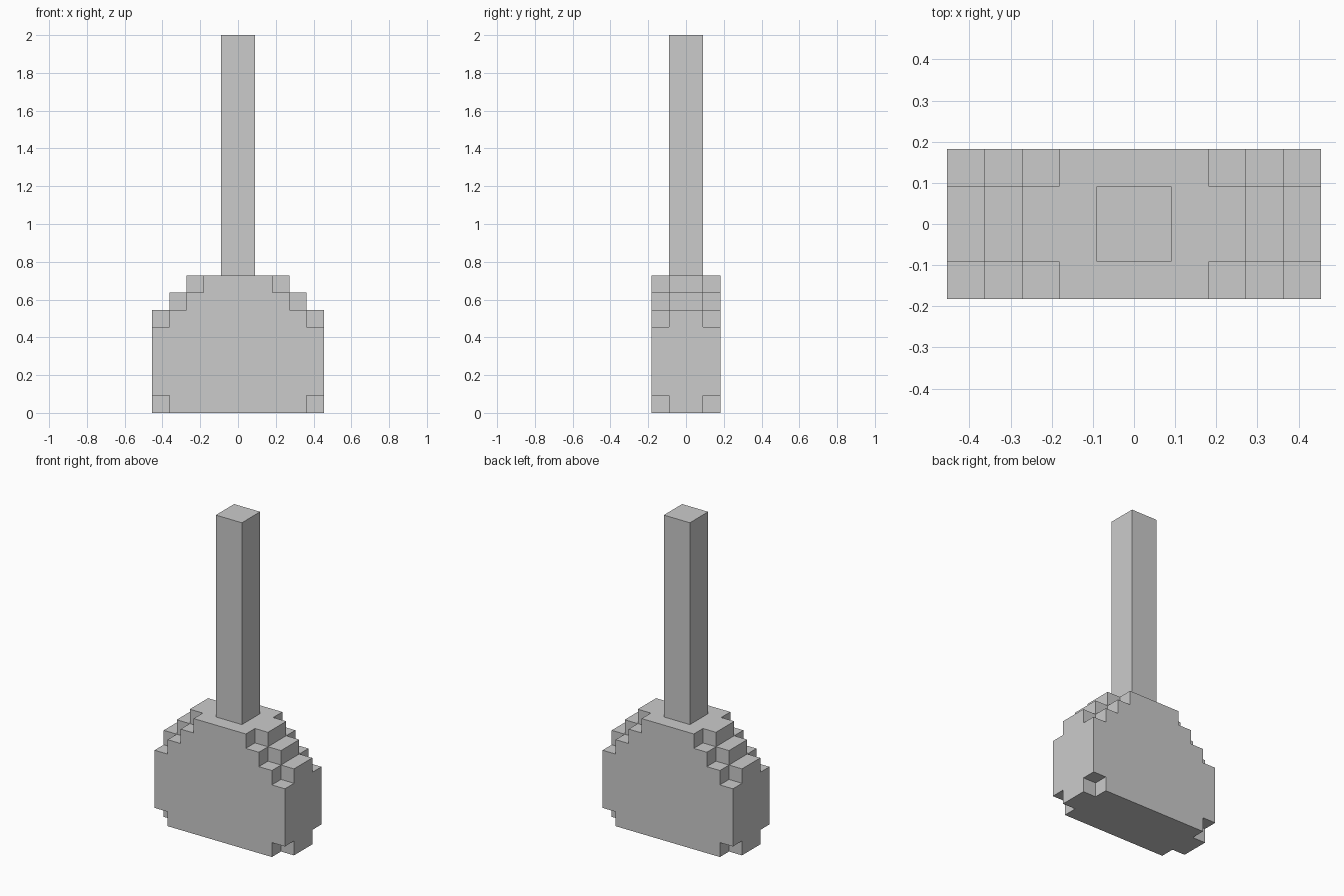
import bpy, bmesh, math
from mathutils import Vector

if "Cube" in bpy.data.objects:
    bpy.data.objects.remove(bpy.data.objects["Cube"])

U = 2 / 22  # one block; the model is 22 blocks tall


def block_set(half_x, y_range, z_range):
    return {(x, y, z) for x in range(-half_x, half_x) for y in y_range for z in z_range}


# Head: a middle slice two blocks thick, with narrower outer slices front and back
middle_half = [5, 5, 5, 5, 5, 5, 4, 3]
outer_half = [4, 5, 5, 5, 5, 4, 3, 2]
head = set()
for z in range(8):
    head |= block_set(middle_half[z], (-1, 0), (z,))
    head |= block_set(outer_half[z], (-2, 1), (z,))

# Handle: square post standing on the head
handle = block_set(1, (-1, 0), range(8, 22))
solid = head | handle


def build(name, cells):
    """Skin the exposed block sides, then merge coplanar faces."""
    bm = bmesh.new()
    for cell in sorted(cells):
        centre = Vector(cell) + Vector((0.5, 0.5, 0.5))
        for axis in range(3):
            for sign in (-1, 1):
                n = Vector((0, 0, 0))
                n[axis] = sign
                if tuple(int(c + d) for c, d in zip(cell, n)) in solid:
                    continue
                a = Vector((0, 0, 0))
                a[(axis + 1) % 3] = 0.5
                b = n.cross(a)
                mid = centre + n * 0.5
                corners = (mid + a + b, mid - a + b, mid - a - b, mid + a - b)
                bm.faces.new([bm.verts.new(p * U) for p in corners])
    bmesh.ops.remove_doubles(bm, verts=bm.verts, dist=U * 0.01)
    bmesh.ops.dissolve_limit(bm, angle_limit=math.radians(1),
                             verts=bm.verts, edges=bm.edges)
    mesh = bpy.data.meshes.new(name)
    bm.to_mesh(mesh)
    bm.free()
    obj = bpy.data.objects.new(name, mesh)
    bpy.context.collection.objects.link(obj)
    return obj


build("head", head)
build("handle", handle)
